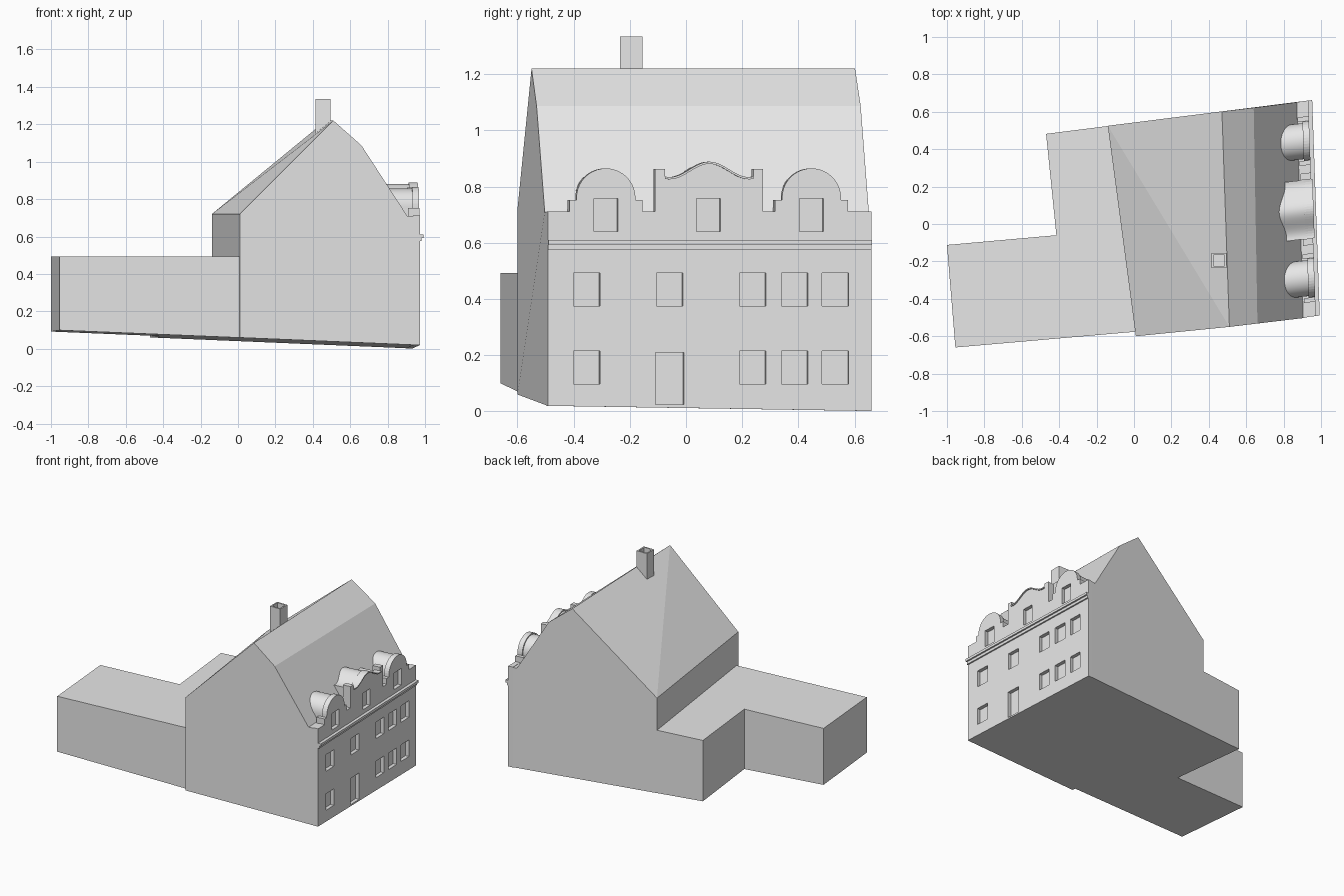
import bpy, bmesh, math

cube = bpy.data.objects.get("Cube")
if cube:
    bpy.data.objects.remove(cube, do_unlink=True)

grey = bpy.data.materials.new("plain_grey")
grey.use_nodes = True
grey.diffuse_color = (0.8, 0.8, 0.8, 1)
grey.node_tree.nodes["Principled BSDF"].inputs["Base Color"].default_value = (0.8, 0.8, 0.8, 1)


def add(name, bm):
    bmesh.ops.recalc_face_normals(bm, faces=bm.faces)
    mesh = bpy.data.meshes.new(name)
    bm.to_mesh(mesh)
    bm.free()
    obj = bpy.data.objects.new(name, mesh)
    mesh.materials.append(grey)
    bpy.context.collection.objects.link(obj)
    return obj


def loft(name, a, b):
    """Closed solid between two matching rings of points."""
    bm = bmesh.new()
    va = [bm.verts.new(p) for p in a]
    vb = [bm.verts.new(p) for p in b]
    bm.faces.new(va)
    bm.faces.new(vb[::-1])
    n = len(a)
    for i in range(n):
        j = (i + 1) % n
        bm.faces.new((va[i], vb[i], vb[j], va[j]))
    return add(name, bm)


def wall(y, d, z):
    """Point on the slightly turned street wall, d outward from its face."""
    return (0.972 - 0.035 * (y + 0.49) + d, y + 0.12 * d, z)


def prism(name, outline, d0, d1):
    return loft(name, [wall(y, d0, z) for y, z in outline],
                [wall(y, d1, z) for y, z in outline])


def block(name, y0, y1, z0, z1, d0, d1):
    return prism(name, [(y0, z0), (y1, z0), (y1, z1), (y0, z1)], d0, d1)


def ground(x, y):
    return 0.05 - 0.04 * x - 0.017 * y


def smooth(obj):
    bpy.ops.object.select_all(action='DESELECT')
    obj.select_set(True)
    bpy.context.view_layer.objects.active = obj
    bpy.ops.object.shade_smooth_by_angle(angle=math.radians(30))


# Main house: two gable sections joined along the ridge
SOUTH, NORTH, THICK = -0.492, 0.66, 0.035
heights = (0.72, 1.22, 1.087, 0.71, 0.71)


def gable(xy, y):
    pts = xy + [wall(y, -THICK, 0)[:2]]
    ring = [(px, py, h) for (px, py), h in zip(pts, heights)]
    return ring + [(*p, ground(*p)) for p in (pts[-1], pts[0])]


front = gable([(0.01, -0.6), (0.51, -0.55), (0.66, -0.532), (0.905, -0.503)], SOUTH)
back = gable([(-0.14, 0.525), (0.47, 0.602), (0.64, 0.622), (0.87, 0.651)], NORTH)
house = loft("house_body", front, back)
bm = bmesh.new()
bm.from_mesh(house.data)
bm.verts.ensure_lookup_table()
bmesh.ops.connect_verts(bm, verts=[bm.verts[1], bm.verts[len(front)]])
bm.to_mesh(house.data)
bm.free()

# Low L-shaped rear annex with a flat roof
plan = [(-1, -0.112), (-0.955, -0.66), (0.03, -0.574), (0.03, 0.5),
        (-0.13, 0.525), (-0.47, 0.482), (-0.415, -0.06)]
loft("rear_annex", [(x, y, ground(x, y)) for x, y in plan],
     [(x, y, 0.492) for x, y in plan])


# Gable outlines for the street wall
def arch(cy, radius, steps=20):
    return [(cy - radius * math.cos(math.pi * i / steps),
             0.76 + radius * math.sin(math.pi * i / steps)) for i in range(steps + 1)]


def side_gable(cy):
    return ([(cy - 0.13, 0.712), (cy - 0.13, 0.752), (cy - 0.105, 0.752)]
            + arch(cy, 0.105)
            + [(cy + 0.105, 0.752), (cy + 0.13, 0.752), (cy + 0.13, 0.712)])


MID, HALF = 0.0825, 0.1575
SIDES = (-0.285, 0.447)
curve = []
for i in range(25):
    t = -1 + i / 12
    curve.append((MID + HALF * t,
                  0.826 + 0.055 * (0.5 + 0.5 * math.cos(math.pi * t * 1.12))))
mid_gable = ([(-0.11, 0.712), (-0.11, 0.862), (-0.075, 0.862)] + curve
             + [(0.24, 0.862), (0.275, 0.862), (0.275, 0.712)])

outline = ([(SOUTH, ground(0.97, SOUTH)), (SOUTH, 0.712)]
           + side_gable(SIDES[0]) + mid_gable + side_gable(SIDES[1])
           + [(NORTH, 0.712), (NORTH, ground(0.94, NORTH))])
facade = prism("street_wall", outline, -THICK, 0)

# Recessed windows and door
openings = [(y, y + 0.094, z, z + 0.117)
            for z, row in ((0.098, (-0.4, 0.19, 0.34, 0.485)),
                           (0.375, (-0.4, -0.105, 0.19, 0.34, 0.485)))
            for y in row]
openings += [(y, y + 0.084, 0.64, 0.757) for y in (-0.327, 0.038, 0.405)]
openings.append((-0.108, -0.008, 0.024, 0.21))
for o in openings:
    cutter = block("opening_cutter", *o, -0.025, 0.05)
    cutter.hide_render = True
    mod = facade.modifiers.new("opening", 'BOOLEAN')
    mod.operation = 'DIFFERENCE'
    mod.solver = 'EXACT'
    mod.object = cutter
    bpy.context.view_layer.objects.active = facade
    bpy.ops.object.modifier_apply(modifier=mod.name)
    bpy.data.objects.remove(cutter, do_unlink=True)

# Cornice in two steps
block("cornice_upper", SOUTH, NORTH, 0.593, 0.61, -0.01, 0.021)
block("cornice_lower", SOUTH, NORTH, 0.575, 0.593, -0.01, 0.01)

# Coping along the curved middle gable
prism("middle_coping", curve + [(y, z + 0.008) for y, z in curve[::-1]], -0.04, 0.008)

# Barrel dormers running back into the roof
for cy in SIDES:
    ring = arch(cy, 0.096)
    smooth(prism("side_dormer", [(cy - 0.096, 0.69)] + ring + [(cy + 0.096, 0.69)],
                 -0.24, -0.03))
    for s in (-1, 1):
        y = cy + s * 0.1175
        block("side_gable_step", y - 0.0125, y + 0.0125, 0.7, 0.752, -0.06, -0.03)
smooth(prism("middle_dormer", [(curve[0][0], 0.69)] + curve + [(curve[-1][0], 0.69)],
             -0.24, -0.03))
for y in (-0.0925, 0.2575):
    block("middle_gable_pier", y - 0.0175, y + 0.0175, 0.7, 0.862, -0.055, -0.03)

# Hollow chimney
bm = bmesh.new()
bmesh.ops.create_cube(bm, size=1)
for v in bm.verts:
    v.co = (0.455 + v.co.x * 0.08, -0.195 + v.co.y * 0.08, 1.195 + v.co.z * 0.28)
top = max(bm.faces, key=lambda f: f.calc_center_median().z)
bmesh.ops.inset_region(bm, faces=[top], thickness=0.014)
hole = bmesh.ops.extrude_face_region(bm, geom=[top])
bmesh.ops.translate(bm, vec=(0, 0, -0.12),
                    verts=[v for v in hole["geom"] if isinstance(v, bmesh.types.BMVert)])
if top.is_valid:
    bmesh.ops.delete(bm, geom=[top], context='FACES_ONLY')
add("chimney", bm)
